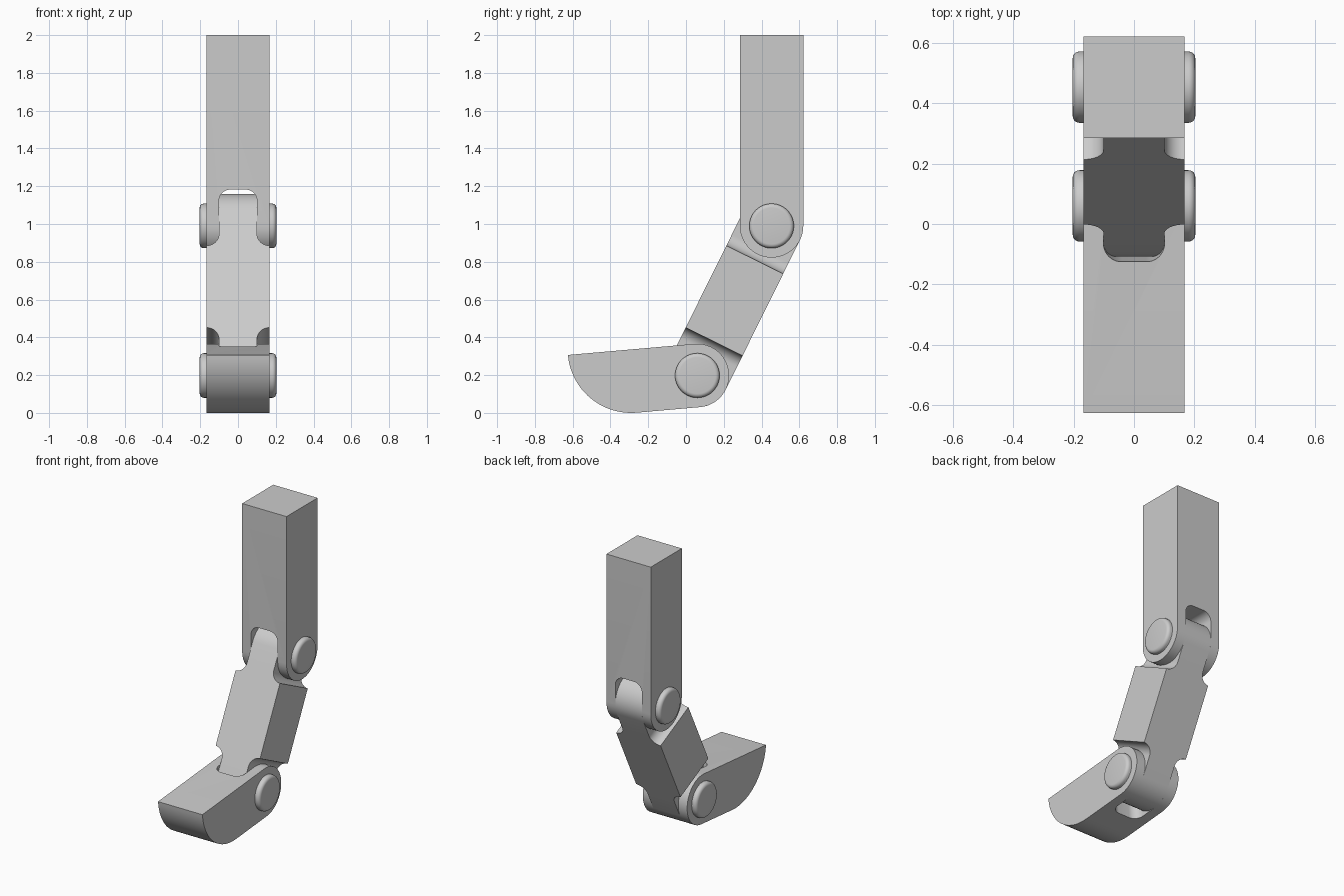
import bpy, bmesh
from math import sin, cos, pi, radians, atan2, hypot

if "Cube" in bpy.data.objects:
    bpy.data.objects.remove(bpy.data.objects["Cube"], do_unlink=True)

HALF = 0.168            # half thickness of every segment
TONGUE = 0.101          # half width of tongue and fork slot
FILLET = HALF - TONGUE
KNUCKLE = (0.453, 0.99)  # upper hinge (y, z)
TIP_HINGE = (0.06, 0.198)

grey = bpy.data.materials.new("plain grey")
grey.use_nodes = True
grey.diffuse_color = (0.6, 0.6, 0.6, 1)
grey.node_tree.nodes["Principled BSDF"].inputs["Base Color"].default_value = (0.6, 0.6, 0.6, 1)


def arc(ca, cb, r, start, end, n=24):
    """Points on an arc, angles in degrees."""
    angles = [radians(start + (end - start) * i / n) for i in range(n + 1)]
    return [(ca + r * cos(t), cb + r * sin(t)) for t in angles]


def prism(name, outline, axis, half):
    """Extrude an outline along x (outline in y,z) or along y (outline in x,z)."""
    bm = bmesh.new()
    place = (lambda a, b: (-half, a, b)) if axis == "x" else (lambda a, b: (a, -half, b))
    face = bm.faces.new([bm.verts.new(place(a, b)) for a, b in outline])
    moved = bmesh.ops.extrude_face_region(bm, geom=[face])["geom"]
    shift = (2 * half, 0, 0) if axis == "x" else (0, 2 * half, 0)
    bmesh.ops.translate(bm, vec=shift, verts=[v for v in moved if isinstance(v, bmesh.types.BMVert)])
    bmesh.ops.recalc_face_normals(bm, faces=bm.faces)
    mesh = bpy.data.meshes.new(name)
    bm.to_mesh(mesh)
    bm.free()
    mesh.materials.append(grey)
    obj = bpy.data.objects.new(name, mesh)
    bpy.context.collection.objects.link(obj)
    return obj


def activate(obj):
    bpy.ops.object.select_all(action='DESELECT')
    obj.select_set(True)
    bpy.context.view_layer.objects.active = obj


def finish(obj, cutter, operation, hinge, tilt):
    """Apply the cut, smooth the curved faces and move onto the hinge."""
    activate(obj)
    mod = obj.modifiers.new("cut", 'BOOLEAN')
    mod.operation, mod.object, mod.solver = operation, cutter, 'EXACT'
    bpy.ops.object.modifier_apply(modifier=mod.name)
    bpy.data.objects.remove(cutter, do_unlink=True)
    bpy.ops.object.shade_smooth_by_angle(angle=radians(30))
    obj.rotation_euler.x = tilt
    obj.location = (0, *hinge)


def slot(depth):
    """Fork slot with rounded inner corners, open at the bottom."""
    r = 0.06
    outline = [(-TONGUE, -1), (TONGUE, -1)]
    outline += arc(TONGUE - r, depth - r, r, 0, 90, 10)
    outline += arc(r - TONGUE, depth - r, r, 90, 180, 10)
    return prism("slot_cutter", outline, "y", 1)


# Upper segment: square bar with a rounded fork at its lower end
upper = prism("upper_segment", arc(0, 0, HALF, 180, 360) + [(HALF, 1.01), (-HALF, 1.01)], "x", HALF)
finish(upper, slot(0.192), 'DIFFERENCE', KNUCKLE, 0)

# Middle segment: rounded bar narrowed to a tongue at both ends
dy, dz = KNUCKLE[0] - TIP_HINGE[0], KNUCKLE[1] - TIP_HINGE[1]
span = hypot(dy, dz)
middle = prism("middle_segment", arc(0, 0, HALF, 180, 360) + arc(0, span, HALF, 0, 180), "x", HALF)
shoulder = 0.2
half_outline = [(TONGUE, -1)] + arc(HALF, shoulder - FILLET, FILLET, 180, 90, 10)
half_outline += [(0.3, shoulder), (0.3, span - shoulder)]
half_outline += arc(HALF, span - shoulder + FILLET, FILLET, 270, 180, 10) + [(TONGUE, 2)]
mirrored = [(-x, z) for x, z in reversed(half_outline)]
cross = prism("tongue_cutter", half_outline + mirrored, "y", 1)
finish(middle, cross, 'INTERSECT', TIP_HINGE, -atan2(dy, dz))

# Tip segment: forked at the hinge, underside sweeping up to a sharp front edge
length, sweep = 0.673, 2 * HALF
tip_outline = arc(0, 0, HALF, 360, 180) + arc(HALF, length - sweep, sweep, 180, 90)
tip = prism("tip_segment", tip_outline, "x", HALF)
finish(tip, slot(0.171), 'DIFFERENCE', TIP_HINGE, radians(95))

# Hinge pins with softened rims
for name, hinge in (("upper_pin", KNUCKLE), ("lower_pin", TIP_HINGE)):
    bpy.ops.mesh.primitive_cylinder_add(vertices=64, radius=0.118, depth=0.406,
                                        location=(0, *hinge), rotation=(0, pi / 2, 0))
    pin = bpy.context.object
    pin.name = name
    pin.data.materials.append(grey)
    bevel = pin.modifiers.new("rim", 'BEVEL')
    bevel.width, bevel.segments = 0.022, 5
    bevel.limit_method, bevel.angle_limit = 'ANGLE', radians(60)
    bpy.ops.object.modifier_apply(modifier=bevel.name)
    bpy.ops.object.shade_smooth_by_angle(angle=radians(30))
